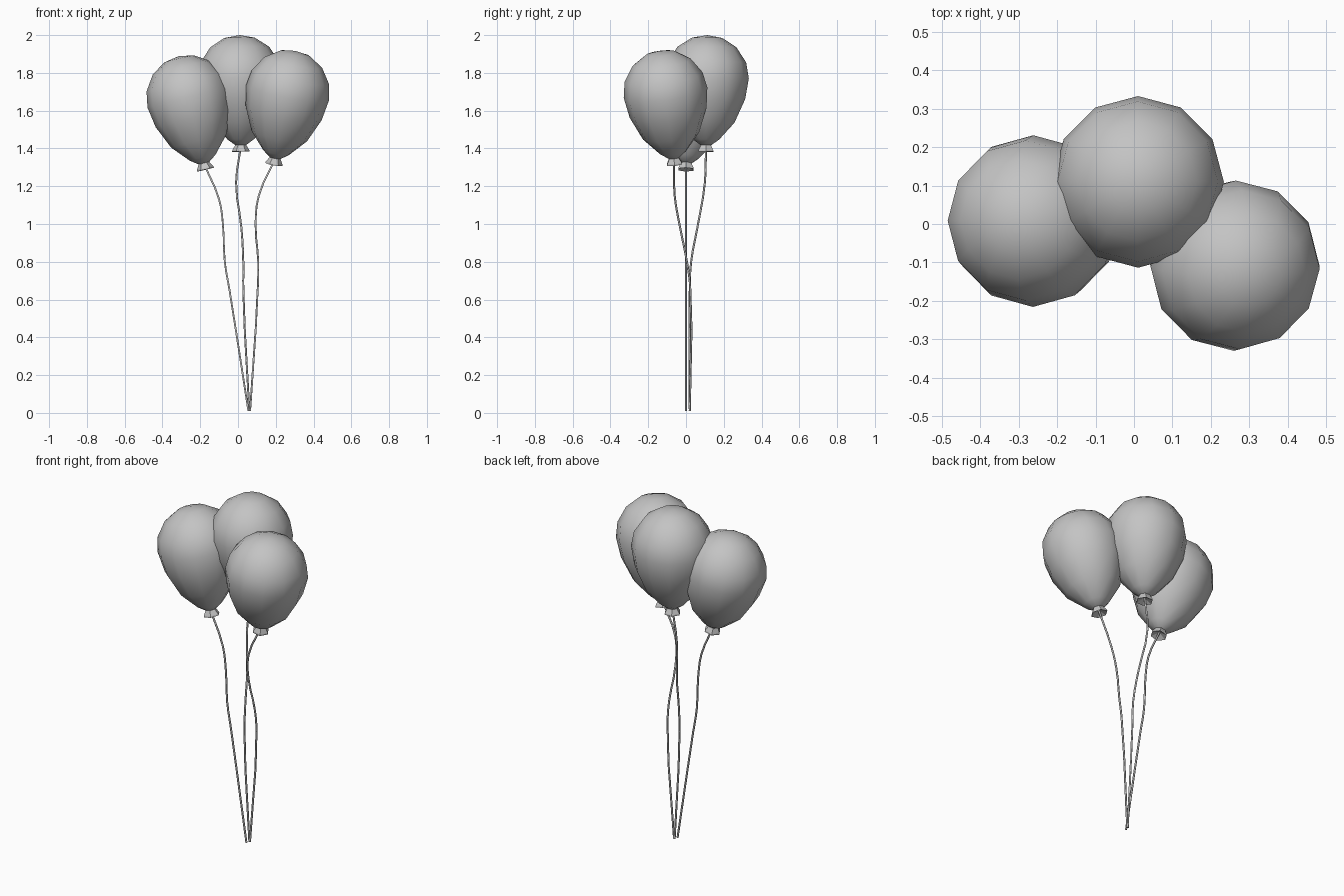
import bpy, bmesh, math
from mathutils import Vector

if "Cube" in bpy.data.objects:
    bpy.data.objects.remove(bpy.data.objects["Cube"], do_unlink=True)

grey = bpy.data.materials.new("plain grey")
grey.use_nodes = True
colour = (0.55, 0.55, 0.55, 1)
grey.diffuse_color = colour
grey.node_tree.nodes["Principled BSDF"].inputs["Base Color"].default_value = colour


def lathe(name, profile, sides, place, axis, smooth):
    """Spin (radius, height) points about z, then lean the result along axis."""
    bm = bmesh.new()
    rings = []
    for r, z in profile:
        if r == 0:
            rings.append([bm.verts.new((0, 0, z))] * sides)
        else:
            turns = [2 * math.pi * i / sides for i in range(sides)]
            rings.append([bm.verts.new((r * math.cos(a), r * math.sin(a), z)) for a in turns])
    for low, high in zip(rings, rings[1:]):
        for i in range(sides):
            j = (i + 1) % sides
            corners = list(dict.fromkeys((low[i], low[j], high[j], high[i])))
            bm.faces.new(corners).smooth = smooth
    bmesh.ops.recalc_face_normals(bm, faces=bm.faces)
    mesh = bpy.data.meshes.new(name)
    bm.to_mesh(mesh)
    bm.free()
    mesh.materials.append(grey)
    obj = bpy.data.objects.new(name, mesh)
    obj.location = place
    obj.rotation_mode = "QUATERNION"
    obj.rotation_quaternion = Vector((0, 0, 1)).rotation_difference(axis)
    bpy.context.collection.objects.link(obj)


def string(name, points):
    """Thin tube through the given points."""
    curve = bpy.data.curves.new(name, "CURVE")
    curve.dimensions = "3D"
    curve.bevel_depth = 0.0055
    curve.bevel_resolution = 1
    curve.use_fill_caps = True
    spline = curve.splines.new("BEZIER")
    spline.resolution_u = 3
    spline.bezier_points.add(len(points) - 1)
    for bp, p in zip(spline.bezier_points, points):
        bp.co = p
        bp.handle_left_type = bp.handle_right_type = "AUTO"
    curve.materials.append(grey)
    temp = bpy.data.objects.new(name + "_path", curve)
    bpy.context.collection.objects.link(temp)
    graph = bpy.context.evaluated_depsgraph_get()
    mesh = bpy.data.meshes.new_from_object(temp.evaluated_get(graph))
    bpy.data.objects.remove(temp, do_unlink=True)
    for f in mesh.polygons:
        f.use_smooth = True
    bpy.context.collection.objects.link(bpy.data.objects.new(name, mesh))


body = [(0, 0.03), (0.03, 0.036), (0.07, 0.065), (0.15, 0.155), (0.205, 0.28), (0.223, 0.39),
        (0.208, 0.475), (0.155, 0.555), (0.08, 0.603), (0, 0.617)]
knot = [(0, 0.022), (0.034, 0.006), (0.046, 0), (0.045, 0.008), (0.025, 0.042), (0, 0.046)]

# Each balloon: mouth of the knot, crown, then the string from knot to hand
balloons = {
    "left": ((0.19, -0.06, 1.315), (0.305, -0.137, 1.92),
             [(0.11, -0.06, 1.15), (0.093, -0.035, 1.0), (0.107, 0.005, 0.8),
              (0.105, 0.022, 0.67), (0.064, 0.02, 0.01)]),
    "back": ((0.015, 0.105, 1.383), (0.008, 0.112, 2.0),
             [(-0.01, 0.1, 1.22), (0.018, 0.06, 0.98), (0.028, 0.027, 0.8),
              (0.028, 0.02, 0.65), (0.06, 0.02, 0.01)]),
    "right": ((-0.172, 0, 1.288), (-0.315, 0.012, 1.89),
              [(-0.1, 0, 1.13), (-0.08, 0, 1.0), (-0.07, 0, 0.8),
               (-0.045, 0, 0.65), (0.055, 0, 0.01)]),
}
for side, (mouth, crown, path) in balloons.items():
    axis = (Vector(crown) - Vector(mouth)).normalized()
    lathe(side + "_balloon", body, 12, mouth, axis, True)
    lathe(side + "_knot", knot, 6, mouth, axis, False)
    string(side + "_string", [Vector(mouth) + axis * 0.025] + path)
